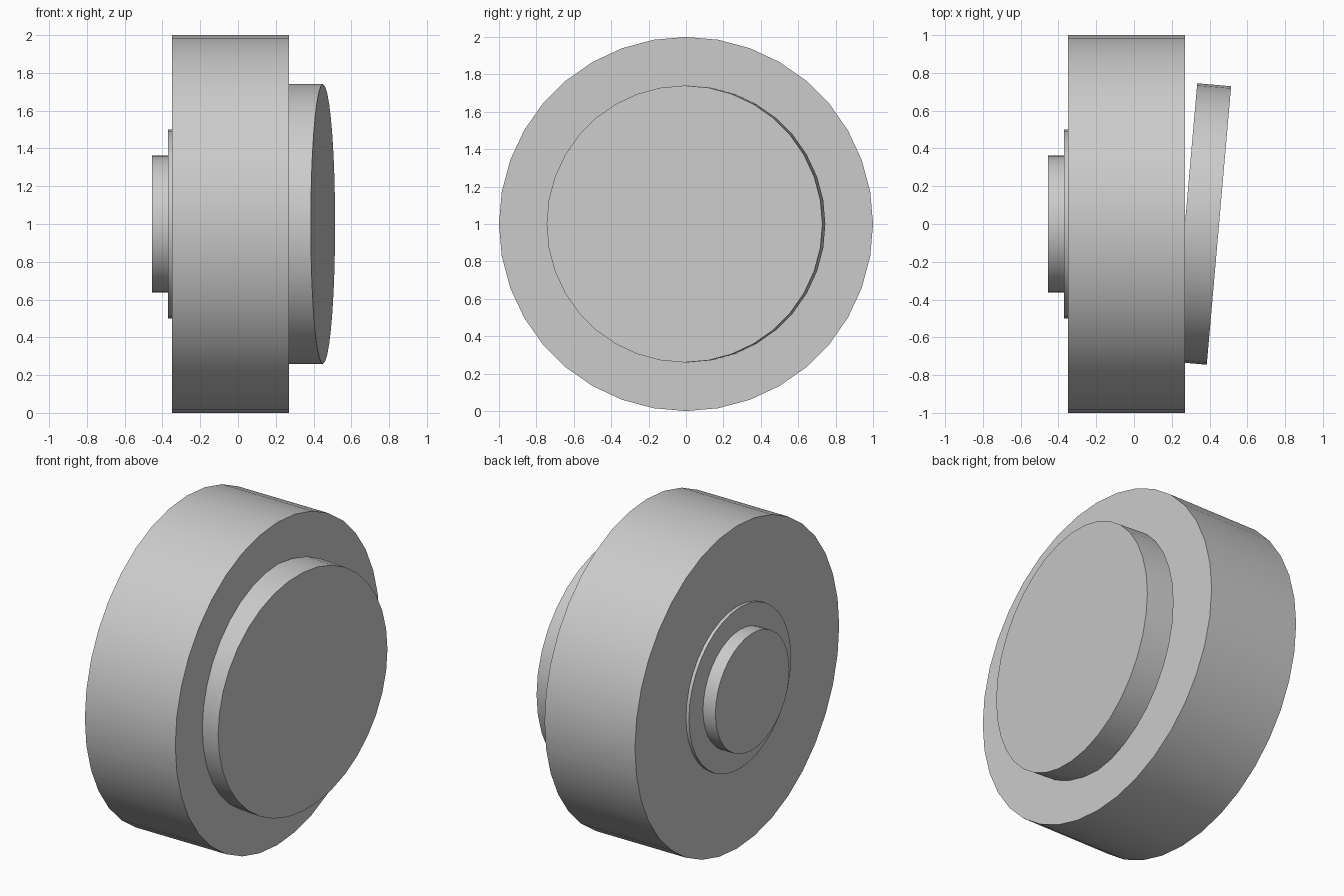
import bpy
import math

cube = bpy.data.objects.get("Cube")
if cube:
    bpy.data.objects.remove(cube, do_unlink=True)

grey = bpy.data.materials.new("plain_grey")
grey.use_nodes = True
colour = (0.6, 0.6, 0.6, 1.0)
grey.diffuse_color = colour
grey.node_tree.nodes["Principled BSDF"].inputs["Base Color"].default_value = colour


def disc(name, x_min, x_max, radius, sides=36, turn=0.0):
    """Round disc whose axis runs along x, centred at z = 1."""
    bpy.ops.mesh.primitive_cylinder_add(
        vertices=sides, radius=radius, depth=x_max - x_min,
        location=((x_min + x_max) / 2, 0, 1),
        rotation=(math.radians(turn), math.radians(90), 0))
    obj = bpy.context.object
    obj.name = name
    obj.data.materials.append(grey)
    bpy.ops.object.transform_apply(location=False, rotation=True, scale=True)
    bpy.ops.object.shade_smooth_by_angle(angle=math.radians(30))
    return obj


# Main wheel body
disc("wheel_body", -0.35, 0.27, 1.0)
# Wide raised face on the left side
disc("wide_face", 0.27, 0.45, 0.74, turn=5)
# Thin collar and hub on the right side
disc("thin_collar", -0.37, -0.35, 0.5)
disc("hub", -0.455, -0.37, 0.362)
